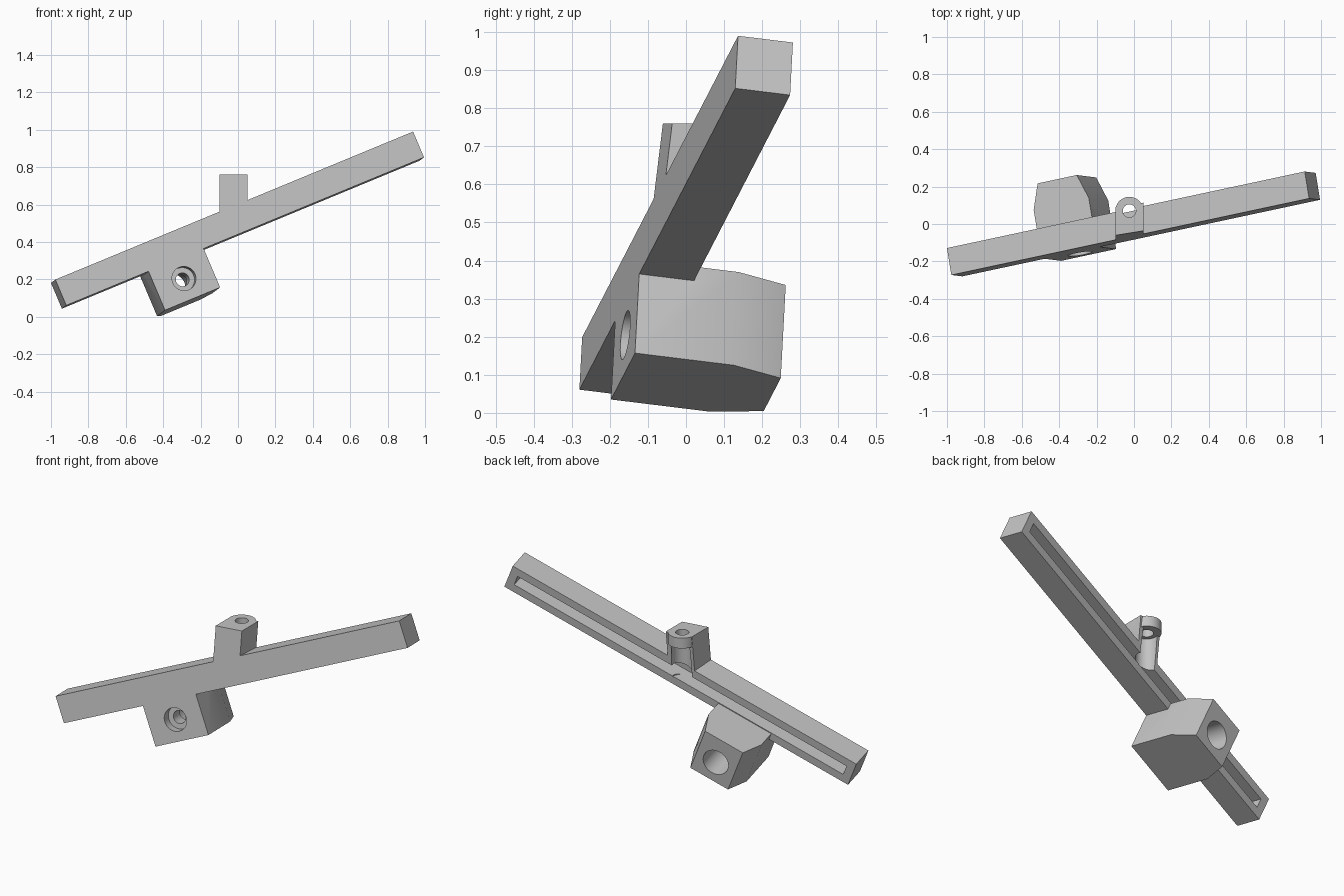
import bpy, bmesh, math
from mathutils import Matrix, Vector

cube = bpy.data.objects.get("Cube")
if cube:
    bpy.data.objects.remove(cube, do_unlink=True)

# Tilted frame of the bar: u along it, v through it (front to back), w up
u = Vector((0.9065, 0.194, 0.375)).normalized()
w = Vector((-0.385, 0.05, 0.92))
w = (w - u * w.dot(u)).normalized()
v = w.cross(u)
FRAME = Matrix((u, v, w)).transposed().to_4x4()
FRAME.translation = (-0.918, -0.28, 0.061)
TO_LOCAL = FRAME.inverted()

LENGTH, DEPTH, HEIGHT = 2.11, 0.147, 0.15


def make_object(name, bm, matrix=None):
    if matrix:
        bm.transform(matrix)
    bmesh.ops.recalc_face_normals(bm, faces=bm.faces)
    mesh = bpy.data.meshes.new(name)
    bm.to_mesh(mesh)
    bm.free()
    ob = bpy.data.objects.new(name, mesh)
    bpy.context.collection.objects.link(ob)
    return ob


def prism(name, outline, low, high, matrix=None):
    bm = bmesh.new()
    face = bm.faces.new([bm.verts.new((x, y, low)) for x, y in outline])
    grown = bmesh.ops.extrude_face_region(bm, geom=[face])["geom"]
    top = [g for g in grown if isinstance(g, bmesh.types.BMVert)]
    bmesh.ops.translate(bm, verts=top, vec=(0, 0, high - low))
    return make_object(name, bm, matrix)


def box(name, lo, hi, matrix=None):
    outline = [(lo[0], lo[1]), (hi[0], lo[1]), (hi[0], hi[1]), (lo[0], hi[1])]
    return prism(name, outline, lo[2], hi[2], matrix)


def cylinder(name, radius, low, high, matrix):
    bm = bmesh.new()
    bmesh.ops.create_cone(bm, cap_ends=True, segments=48, radius1=radius,
                          radius2=radius, depth=high - low)
    bmesh.ops.translate(bm, verts=bm.verts, vec=(0, 0, (low + high) / 2))
    return make_object(name, bm, matrix)


def combine(target, other, operation):
    mod = target.modifiers.new(operation.title(), 'BOOLEAN')
    mod.operation, mod.solver, mod.object = operation, 'EXACT', other
    bpy.context.view_layer.objects.active = target
    bpy.ops.object.modifier_apply(modifier=mod.name)
    bpy.data.objects.remove(other, do_unlink=True)


# Long bar
bracket = box("slotted_bracket", (0, 0, 0), (LENGTH, DEPTH, HEIGHT))

# Hanging block with tapered rear sides
left, right, taper, bend, rear = 0.485, 0.81, 0.047, 0.265, 0.40
outline = [(left, 0), (right, 0), (right, bend), (right - taper, rear),
           (left + taper, rear), (left, bend)]
combine(bracket, prism("hanging_block", outline, -0.226, 0.04), 'UNION')

# Upright post: a vertical column trimmed to the thickness of the bar
post = box("post", (0, 0, 0), (LENGTH, DEPTH, 1))
column = box("column", (-0.1, -0.4, 0.52), (0.05, 0.4, 0.76), TO_LOCAL)
combine(post, column, 'INTERSECT')
combine(bracket, post, 'UNION')

# Slot along the back
margin = 0.045
slot = box("slot", (margin, 0.047, margin),
           (LENGTH - margin, DEPTH + 0.1, HEIGHT - margin))
# The slot must not cut the block behind the bar, which stays below it
combine(bracket, slot, 'DIFFERENCE')

# Upright screw channel, round cap and cap hole
upright = TO_LOCAL @ Matrix.Translation((-0.025, 0.07, 0))
combine(bracket, cylinder("channel", 0.058, 0.49, 0.70, upright), 'DIFFERENCE')
combine(bracket, cylinder("cap", 0.075, 0.70, 0.76, upright), 'UNION')
combine(bracket, cylinder("cap_hole", 0.035, 0.66, 0.80, upright), 'DIFFERENCE')

# Stepped bore through the hanging block, front to back
bore = Matrix.Translation(((left + right) / 2, 0, -0.108)) @ Matrix.Rotation(-math.pi / 2, 4, 'X')
for radius, low, high in ((0.065, -0.05, 0.05), (0.036, -0.05, 0.5), (0.073, 0.13, 0.5)):
    combine(bracket, cylinder("bore", radius, low, high, bore), 'DIFFERENCE')

# Place, colour and shade
bracket.data.transform(FRAME)
GREY = (0.55, 0.55, 0.55, 1)
mat = bpy.data.materials.new("plain grey")
mat.use_nodes = True
mat.diffuse_color = GREY
for node in mat.node_tree.nodes:
    if node.type == 'BSDF_PRINCIPLED':
        node.inputs["Base Color"].default_value = GREY
bracket.data.materials.clear()
bracket.data.materials.append(mat)

bpy.ops.object.select_all(action='DESELECT')
bracket.select_set(True)
bpy.context.view_layer.objects.active = bracket
bpy.ops.object.shade_smooth_by_angle(angle=math.radians(30))
